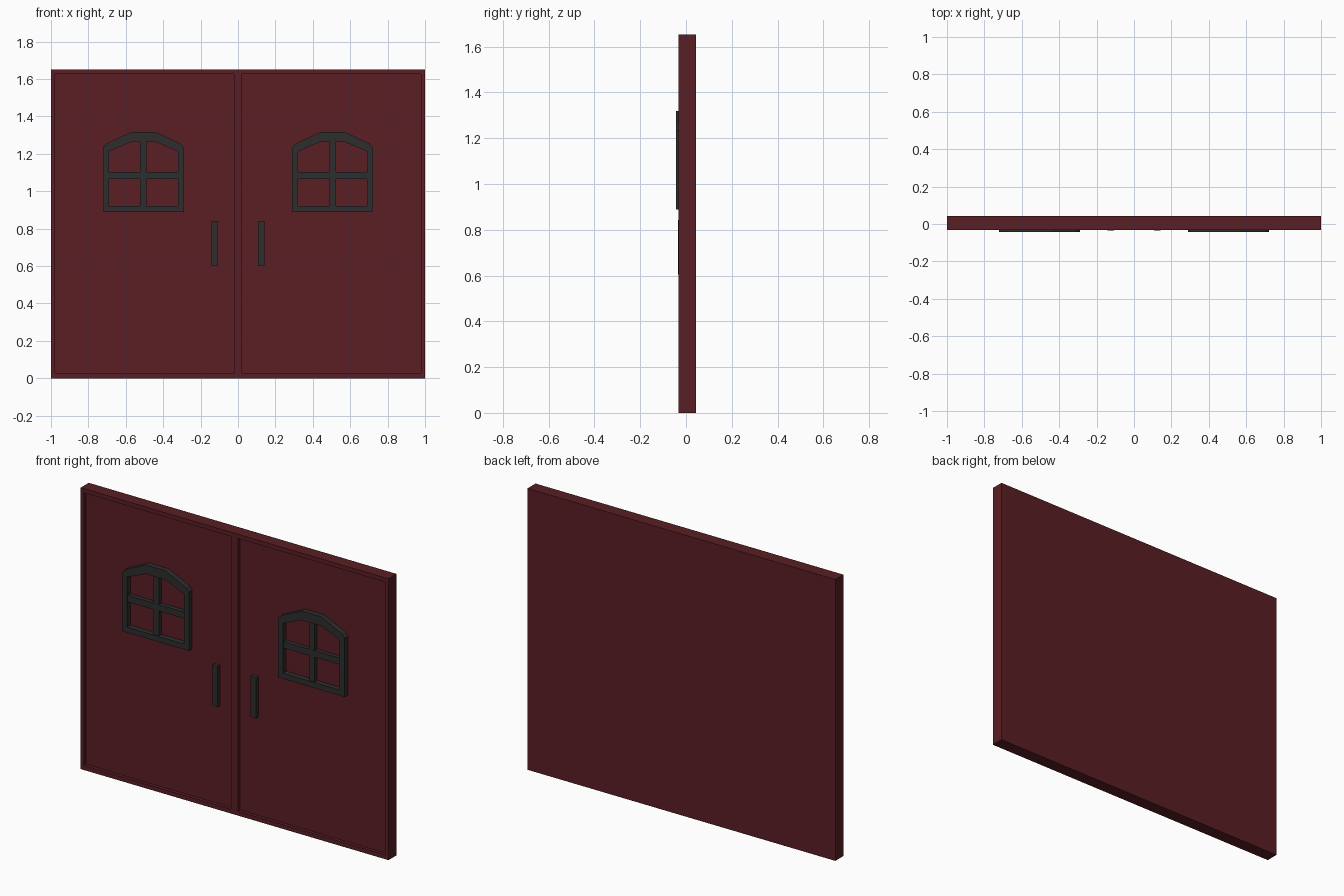
import bpy, bmesh

if "Cube" in bpy.data.objects:
    bpy.data.objects.remove(bpy.data.objects["Cube"])


def material(name, rgb):
    m = bpy.data.materials.new(name)
    m.diffuse_color = (*rgb, 1)
    m.use_nodes = True
    m.node_tree.nodes["Principled BSDF"].inputs["Base Color"].default_value = m.diffuse_color
    return m


RED = material("dark_red_paint", (0.1, 0.013, 0.017))
IRON = material("dark_iron", (0.027, 0.027, 0.027))

BACK, FACE, PANEL = 0.043, -0.032, -0.012   # y of the back, rim and recessed panels
WINDOW_X = 0.506


def finish(name, bm, mat):
    bmesh.ops.recalc_face_normals(bm, faces=bm.faces)
    mesh = bpy.data.meshes.new(name)
    bm.to_mesh(mesh)
    bm.free()
    mesh.materials.append(mat)
    ob = bpy.data.objects.new(name, mesh)
    bpy.context.collection.objects.link(ob)
    return ob


def box(name, x, y, z, mat):
    bm = bmesh.new()
    bmesh.ops.create_cube(bm, size=1)
    for v in bm.verts:
        v.co = [lo + (c + 0.5) * (hi - lo) for c, (lo, hi) in zip(v.co, (x, y, z))]
    return finish(name, bm, mat)


def ring(name, outer, inner, cx, y0, y1, mat):
    """Solid frame between two matching x-z outlines."""
    bm = bmesh.new()
    loops = [[bm.verts.new((cx + x, y, z)) for x, z in pts]
             for pts, y in ((outer, y0), (inner, y0), (inner, y1), (outer, y1))]
    n = len(outer)
    for k in range(4):
        a, b = loops[k], loops[(k + 1) % 4]
        for i in range(n):
            j = (i + 1) % n
            bm.faces.new((a[i], a[j], b[j], b[i]))
    return finish(name, bm, mat)


def symmetric(half):
    return half + [(-x, z) for x, z in reversed(half)]


# Double door slab with two recessed panels
door = box("double_door", (-1, 1), (FACE, BACK), (0, 1.652), RED)
for s in (-1, 1):
    cutter = box("panel_cutter", sorted((s * 0.022, s * 0.978)), (-0.2, PANEL),
                 (0.025, 1.627), RED)
    cutter.hide_render = True
    mod = door.modifiers.new("panel", 'BOOLEAN')
    mod.operation = 'DIFFERENCE'
    mod.solver = 'EXACT'
    mod.object = cutter
    bpy.context.view_layer.objects.active = door
    bpy.ops.object.modifier_apply(modifier=mod.name)
    bpy.data.objects.remove(cutter)

# Arched window outlines
outer = symmetric([(0.217, 0.888), (0.217, 1.233), (0.197, 1.255), (0.063, 1.318)])
inner = symmetric([(0.185, 0.92), (0.185, 1.19), (0.185, 1.213), (0.063, 1.265)])

for side, s in (("left", -1), ("right", 1)):
    cx = s * WINDOW_X
    # Window frame and crossing bars
    ring(side + "_window_frame", outer, inner, cx, -0.043, PANEL, IRON)
    box(side + "_window_upright", (cx - 0.017, cx + 0.017), (-0.036, PANEL),
        (0.92, 1.265), IRON)
    box(side + "_window_crossbar", (cx - 0.185, cx + 0.185), (-0.037, PANEL),
        (1.066, 1.104), IRON)
    # Pull handle
    box(side + "_handle", sorted((s * 0.108, s * 0.142)), (-0.036, PANEL),
        (0.604, 0.842), IRON)
